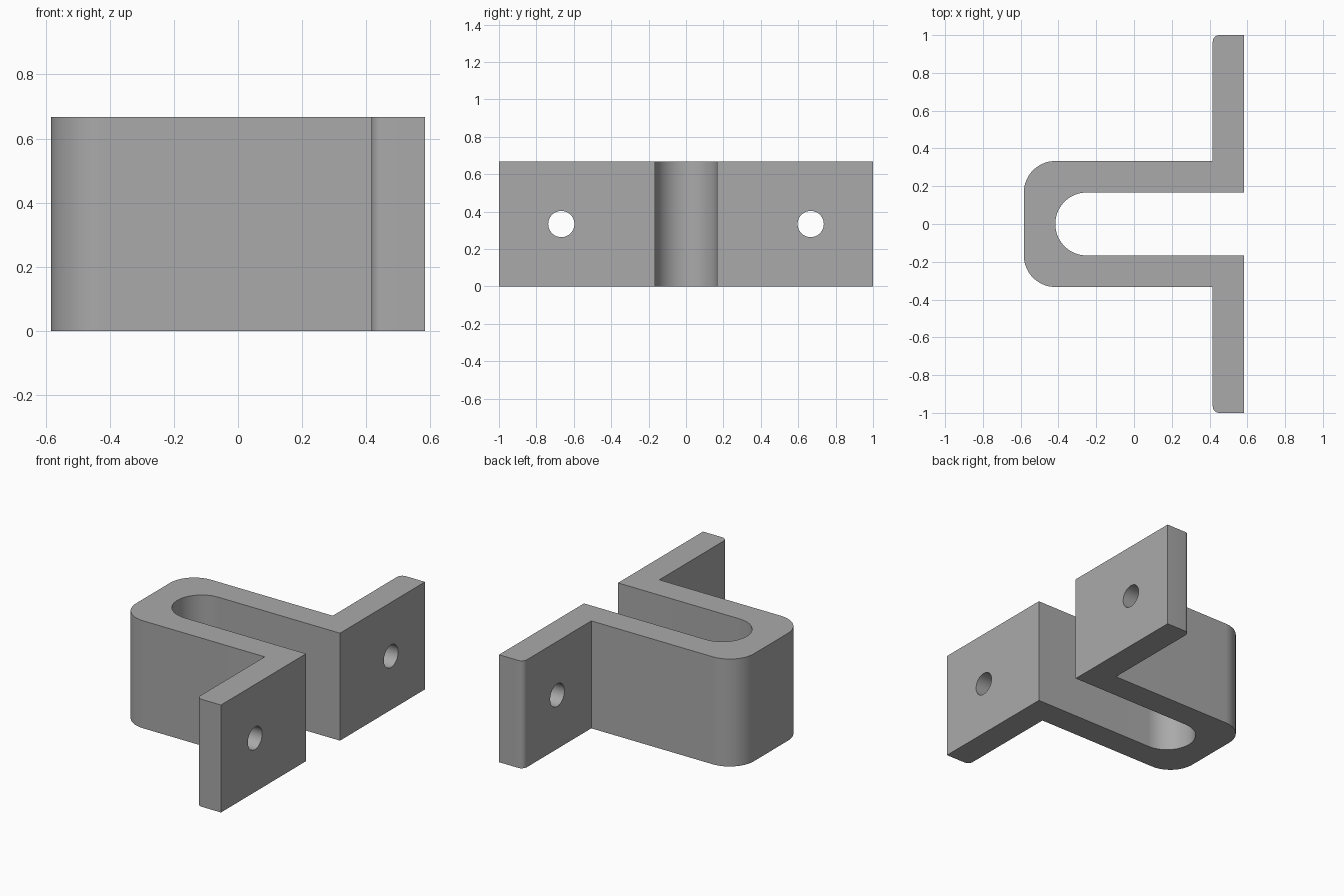
import bpy
import bmesh
from math import cos, sin, pi, radians

cube = bpy.data.objects.get("Cube")
if cube:
    bpy.data.objects.remove(cube, do_unlink=True)

T = 1 / 6            # plate thickness and bend radius
HEIGHT = 4 * T
BACK, FRONT = -3.5 * T, 3.5 * T
EDGE = 0.035         # small rounding on the flange ends
HOLE = 0.07

steel = bpy.data.materials.new("grey_steel")
steel.use_nodes = True
GREY = (0.4, 0.4, 0.4, 1)
steel.diffuse_color = GREY
steel.node_tree.nodes["Principled BSDF"].inputs["Base Color"].default_value = GREY


def arc(cx, cy, r, start, end, steps=16):
    angles = [radians(start + (end - start) * i / steps) for i in range(steps + 1)]
    return [(cx + r * cos(a), cy + r * sin(a)) for a in angles]


# Half outline: slot end, slot side, flange, outer wall, rounded corner
half = arc(BACK + 2 * T, 0, T, 180, 90, 24)
half += [(FRONT, T), (FRONT, 1)]
half += arc(FRONT - T + EDGE, 1 - EDGE, EDGE, 90, 180, 8)
half += [(FRONT - T, 2 * T)]
half += arc(BACK + T, T, T, 90, 180)
half += [(BACK, 0)]

# Extrude the half outline, leaving the centre plane open for the mirror
bm = bmesh.new()
bottom = bm.faces.new([bm.verts.new((x, y, 0)) for x, y in half])
top = bmesh.ops.extrude_face_region(bm, geom=[bottom], use_keep_orig=True)["geom"]
bmesh.ops.translate(bm, vec=(0, 0, HEIGHT),
                    verts=[v for v in top if isinstance(v, bmesh.types.BMVert)])
seam = [f for f in bm.faces if all(abs(v.co.y) < 1e-5 for v in f.verts)]
bmesh.ops.delete(bm, geom=seam, context="FACES_ONLY")
bmesh.ops.recalc_face_normals(bm, faces=bm.faces)
# Direct the open shell outward, judged by its top face
lid = max(bm.faces, key=lambda f: f.calc_center_median().z)
if lid.normal.z < 0:
    bmesh.ops.reverse_faces(bm, faces=bm.faces)
mesh = bpy.data.meshes.new("slotted_bracket")
bm.to_mesh(mesh)
bm.free()
mesh.materials.append(steel)
bracket = bpy.data.objects.new("slotted_bracket", mesh)
bpy.context.collection.objects.link(bracket)

mirror = bracket.modifiers.new("mirror", "MIRROR")
mirror.use_axis = (False, True, False)
mirror.use_clip = True

# Mounting holes through both flanges
for side, y in (("right", -4 * T), ("left", 4 * T)):
    bpy.ops.mesh.primitive_cylinder_add(vertices=48, radius=HOLE, depth=3 * T,
                                        location=(FRONT - T / 2, y, HEIGHT / 2),
                                        rotation=(0, pi / 2, 0))
    cutter = bpy.context.object
    cutter.name = side + "_hole_cutter"
    cutter.data.materials.append(steel)
    cut = bracket.modifiers.new(side + "_hole", "BOOLEAN")
    cut.operation = "DIFFERENCE"
    cut.solver = "EXACT"
    cut.object = cutter
    cutter.hide_render = True
    cutter.hide_set(True)

# Bake the modifiers, then drop the cutters
bpy.ops.object.select_all(action="DESELECT")
bracket.select_set(True)
bpy.context.view_layer.objects.active = bracket
for name in [m.name for m in bracket.modifiers]:
    bpy.ops.object.modifier_apply(modifier=name)
for side in ("right", "left"):
    bpy.data.objects.remove(bpy.data.objects[side + "_hole_cutter"], do_unlink=True)
bpy.ops.object.shade_smooth_by_angle(angle=radians(30))
